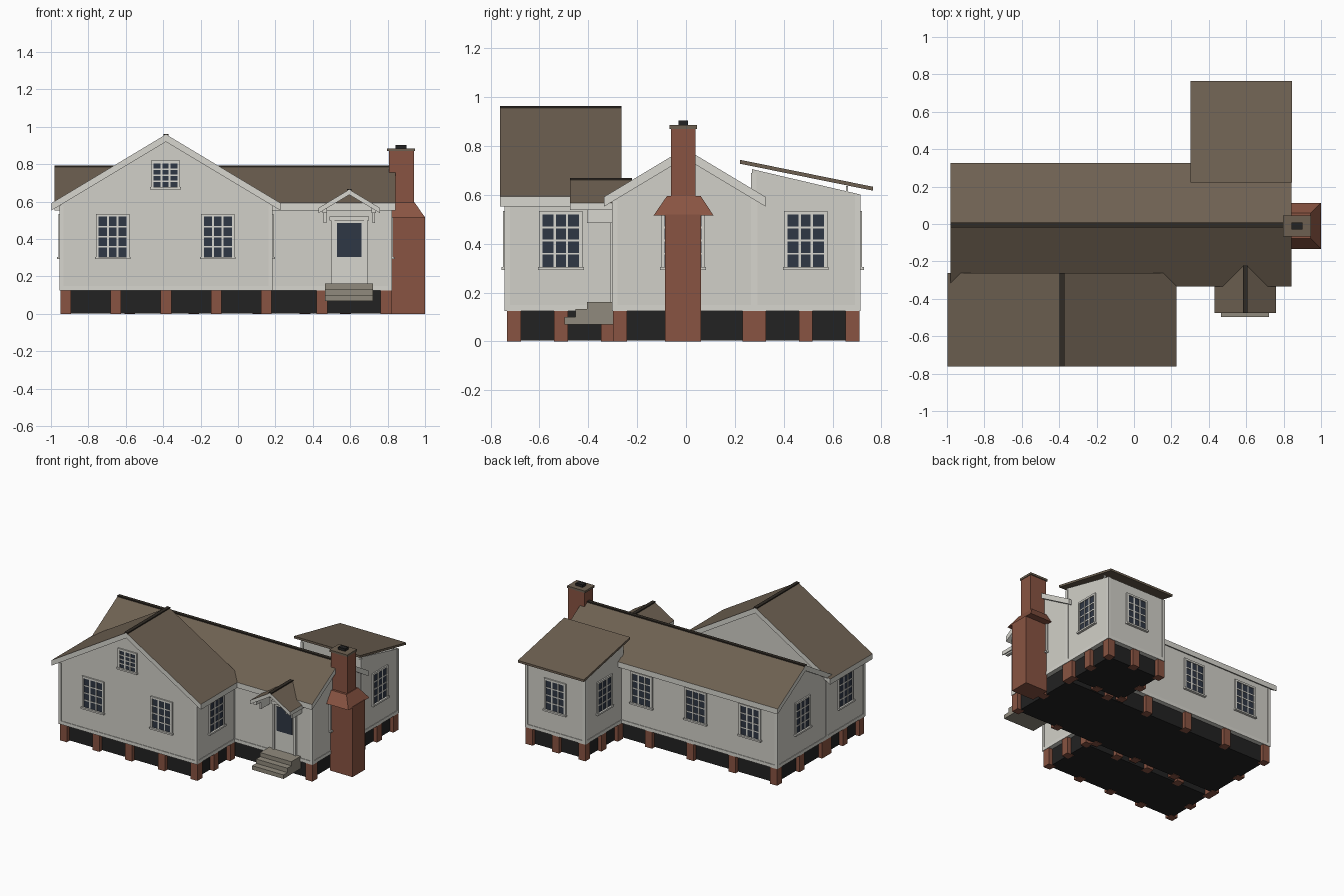
import bpy, bmesh
from math import radians

cube = bpy.data.objects.get("Cube")
if cube:
    bpy.data.objects.remove(cube, do_unlink=True)


def material(name, r, g, b):
    m = bpy.data.materials.new(name)
    m.use_nodes = True
    m.diffuse_color = (r, g, b, 1)
    bsdf = next(n for n in m.node_tree.nodes if n.type == 'BSDF_PRINCIPLED')
    bsdf.inputs["Base Color"].default_value = (r, g, b, 1)
    bsdf.inputs["Roughness"].default_value = 0.9
    return m


WALL = material("wall_white", .64, .63, .58)
TRIM = material("trim_white", .68, .67, .62)
ROOF = material("roof_brown", .155, .118, .083)
RIDGE = material("ridge_dark_brown", .03, .024, .018)
BRICK = material("brick_red", .25, .088, .054)
SKIRT = material("skirt_black", .016, .016, .016)
GLASS = material("glass_navy", .028, .038, .058)
STONE = material("step_stone", .28, .255, .205)


def finish(name, bm, mats):
    bmesh.ops.recalc_face_normals(bm, faces=bm.faces)
    me = bpy.data.meshes.new(name)
    bm.to_mesh(me)
    bm.free()
    for m in mats:
        me.materials.append(m)
    ob = bpy.data.objects.new(name, me)
    bpy.context.collection.objects.link(ob)
    return ob


def boxes(name, mats, items):
    """One object from boxes (x0, x1, y0, y1, z0, z1, material slot)."""
    bm = bmesh.new()
    for x0, x1, y0, y1, z0, z1, slot in items:
        vs = bmesh.ops.create_cube(bm, size=1)["verts"]
        for v in vs:
            v.co = (x1 if v.co.x > 0 else x0, y1 if v.co.y > 0 else y0,
                    z1 if v.co.z > 0 else z0)
        for f in {f for v in vs for f in v.link_faces}:
            f.material_index = slot
    return finish(name, bm, mats)


def box(name, mat, *b):
    return boxes(name, [mat], [(*b, 0)])


def prism(name, pts, axis, a, b, mats, top_slot=0):
    """Extrude a profile along x (points are y, z) or y (points are x, z)."""
    bm = bmesh.new()
    place = (lambda p, t: (t, *p)) if axis == 'x' else (lambda p, t: (p[0], t, p[1]))
    face = bm.faces.new([bm.verts.new(place(p, a)) for p in pts])
    ext = bmesh.ops.extrude_face_region(bm, geom=[face])["geom"]
    for v in ext:
        if isinstance(v, bmesh.types.BMVert):
            v.co["xyz".index(axis)] = b
    bmesh.ops.recalc_face_normals(bm, faces=bm.faces)
    for f in bm.faces:
        f.normal_update()
        if f.normal.z > 0.3:
            f.material_index = top_slot
    return finish(name, bm, mats)


SLOPE, THICK, FLOOR = 0.6, 0.04, 0.125


def gable_roof(name, axis, c, half, peak, a, b, thick=THICK):
    """White-edged gable roof with shingled top and a ridge cap."""
    e = peak - SLOPE * half
    prism(name, [(c - half, e), (c, peak), (c + half, e), (c + half, e - thick),
                 (c, peak - thick), (c - half, e - thick)], axis, a, b, [TRIM, ROOF], 1)
    w = .013
    prism(name + "_ridge_cap", [(c - w, peak - .005), (c - w, peak + .003),
                                (c + w, peak + .003), (c + w, peak - .005)],
          axis, a, b, [RIDGE])


def gable_walls(name, axis, c, half, peak, a, b):
    top = peak - THICK + .004
    e = top - SLOPE * half
    prism(name, [(c - half, FLOOR), (c - half, e), (c, top), (c + half, e),
                 (c + half, FLOOR)], axis, a, b, [WALL])


def trim_boards(name, x0, x1, y0, y1, top_front, top_back):
    """Base band and corner boards around a block."""
    o, w = .004, .018
    items = [(x0 - o, x1 + o, y0 - o, y1 + o, FLOOR, FLOOR + .025, 0)]
    for xa, xb in ((x0 - o, x0 + w), (x1 - w, x1 + o)):
        items.append((xa, xb, y0 - o, y0 + w, FLOOR, top_front, 0))
        items.append((xa, xb, y1 - w, y1 + o, FLOOR, top_back, 0))
    boxes(name, [TRIM], items)


def foundation(name, x0, x1, y0, y1, nx, ny):
    """Dark skirt with brick piers around the edge."""
    i, p = .03, .057
    box(name + "_skirt", SKIRT, x0 + i, x1 - i, y0 + i, y1 - i, .003, FLOOR + .002)
    items = []
    for a in range(nx):
        for b in range(ny):
            if a in (0, nx - 1) or b in (0, ny - 1):
                x = x0 + (x1 - x0 - p) * a / (nx - 1)
                y = y0 + (y1 - y0 - p) * b / (ny - 1)
                items.append((x, x + p, y, y + p, 0, FLOOR + .001, 0))
    boxes(name + "_piers", [BRICK], items)


def window(name, x, y, turn, w=.15, z0=.305, z1=.52):
    """Casing, sill, glass and a 3 by 4 grid of bars, facing -y before turning."""
    h, c, t = w / 2, .014, .005
    items = [(-h, h, -.004, .002, z0, z1, 1),
             (-h - c, -h, -.010, .002, z0, z1 + c, 0), (h, h + c, -.010, .002, z0, z1 + c, 0),
             (-h, h, -.010, .002, z1, z1 + c, 0),
             (-h - c - .005, h + c + .005, -.018, .002, z0 - .012, z0, 0)]
    for i in (1, 2):
        u = -h + w * i / 3
        items.append((u - t, u + t, -.007, .002, z0, z1, 0))
    for i in (1, 2, 3):
        z = z0 + (z1 - z0) * i / 4
        items.append((-h, h, -.0065, .002, z - t * .8, z + t * .8, 0))
    ob = boxes(name, [TRIM, GLASS], items)
    ob.location = (x, y, 0)
    ob.rotation_euler.z = radians(turn)


# Main block
gable_walls("main_walls", 'x', -.005, .293, .79, -.95, .82)
gable_roof("main_roof", 'x', -.005, .33, .79, -.98, .843)
trim_boards("main_trim", -.95, .82, -.298, .288, .575, .575)
foundation("main_foundation", -.95, .82, -.298, .288, 6, 3)

# Front wing
gable_walls("front_wing_walls", 'y', -.385, .565, .96, -.738, -.285)
gable_roof("front_wing_roof", 'y', -.385, .613, .96, -.762, -.263)
trim_boards("front_wing_trim", -.95, .18, -.738, -.285, .58, .58)
foundation("front_wing_foundation", -.95, .18, -.733, -.29, 5, 3)

# Back wing with shed roof
prism("back_wing_walls", [(.27, FLOOR), (.27, .705), (.71, .602), (.71, FLOOR)],
      'x', .33, .82, [WALL])
prism("back_wing_roof", [(.222, .727), (.222, .743), (.765, .633), (.765, .617)],
      'x', .303, .845, [ROOF])
trim_boards("back_wing_trim", .33, .82, .27, .71, .69, .602)
boxes("back_wing_roof_posts", [TRIM],
      [(x, x + .012, .655, .664, .59, .636, 0) for x in (.335, .805)])
foundation("back_wing_foundation", .33, .82, .27, .71, 3, 3)

# Windows
for i, x in enumerate((-.67, -.108)):
    window(f"front_wing_window_{i}", x, -.738, 0)
window("gable_window", -.387, -.738, 0, .128, .677, .805)
window("front_wing_left_window", -.95, -.512, -90)
window("front_wing_right_window", .18, -.512, 90)
window("main_left_window", -.95, -.005, -90)
window("main_right_window", .82, -.012, 90)
for i, x in enumerate((.16, -.285, -.73)):
    window(f"main_back_window_{i}", x, .288, 180)
window("back_wing_back_window", .575, .71, 180)
window("back_wing_left_window", .33, .49, -90)
window("back_wing_right_window", .82, .49, 90)

# Door with casing and large pane
boxes("front_door", [TRIM, GLASS], [
    (.515, .675, -.304, -.29, .16, .50, 0),
    (.53, .66, -.308, -.29, .305, .485, 1),
    (.498, .515, -.312, -.29, .16, .515, 0), (.675, .692, -.312, -.29, .16, .515, 0),
    (.49, .70, -.314, -.29, .50, .52, 0)])

# Porch hood on brackets
gable_roof("porch_roof", 'y', .595, .165, .665, -.475, -.22, .028)
for side, x in (("right", .457), ("left", .718)):
    box(f"porch_{side}_bracket", TRIM, x, x + .015, -.405, -.29, .485, .55)
    box(f"porch_{side}_beam", TRIM, x - .004, x + .019, -.465, -.29, .54, .57)

# Steps
prism("front_steps", [(-.29, .07), (-.498, .07), (-.498, .10), (-.452, .10), (-.452, .132),
                      (-.405, .132), (-.405, .162), (-.29, .162)], 'x', .465, .722, [STONE])

# Chimney: base, sloped shoulder, stack, cap and flue
box("chimney_base", BRICK, .815, 1.0, -.085, .062, 0, .52)
bm = bmesh.new()
for x0, x1, y0, y1, z in ((.82, 1.0, -.133, .113, .515), (.82, .945, -.078, .06, .595)):
    for x in (x0, x1):
        for y in (y0, y1):
            bm.verts.new((x, y, z))
bmesh.ops.convex_hull(bm, input=bm.verts)
bmesh.ops.dissolve_limit(bm, angle_limit=.01, verts=bm.verts, edges=bm.edges)
finish("chimney_shoulder", bm, [BRICK])
box("chimney_stack", BRICK, .807, .94, -.061, .039, .5, .872)
box("chimney_cap", ROOF, .797, .945, -.068, .046, .87, .885)
box("chimney_flue", SKIRT, .843, .9, -.03, .008, .88, .904)
